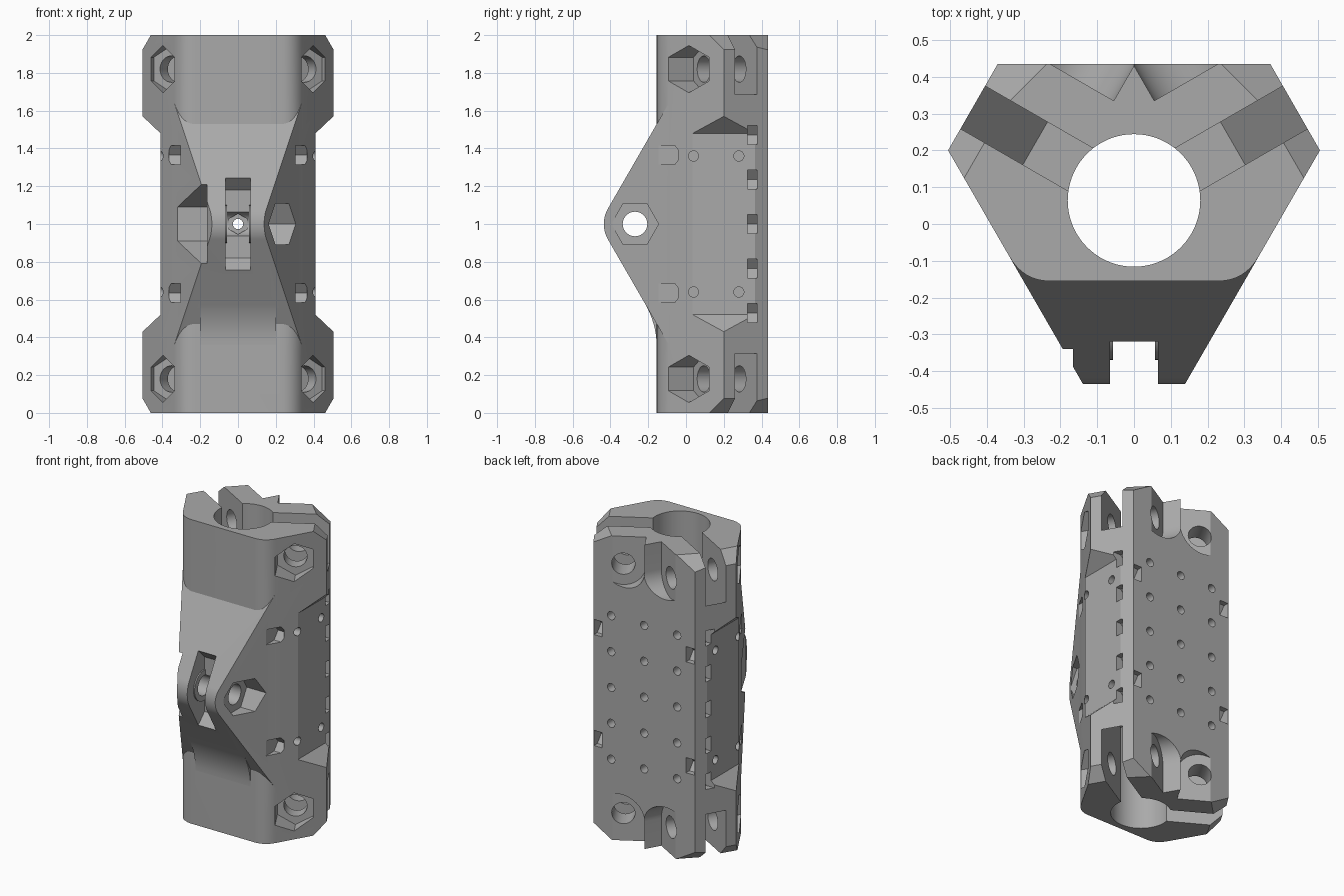
import bpy, bmesh, math
from mathutils import Matrix, Vector

if "Cube" in bpy.data.objects:
    bpy.data.objects.remove(bpy.data.objects["Cube"], do_unlink=True)

grey = bpy.data.materials.new("plain_grey")
grey.use_nodes = True
grey.diffuse_color = (0.4, 0.4, 0.4, 1)
grey.node_tree.nodes["Principled BSDF"].inputs["Base Color"].default_value = (0.4, 0.4, 0.4, 1)


def frame(u, v, w, origin=(0, 0, 0)):
    m = Matrix((u, v, w)).transposed().to_4x4()
    m.translation = Vector(origin)
    return m


C, S, BORE_Y = math.cos(math.pi / 6), 0.5, 0.064
R2 = math.sqrt(0.5)
UP = frame((1, 0, 0), (0, 1, 0), (0, 0, 1))         # outline in x,y, along z
ACROSS = frame((0, 1, 0), (0, 0, 1), (1, 0, 0))     # outline in y,z, along x
DEEP = frame((1, 0, 0), (0, 0, 1), (0, 1, 0))       # outline in x,z, along y
CLAMP = frame((C, S, 0), (0, 0, 1), (-S, C, 0), (0, BORE_Y, 0))  # clamp slot, along its bolt
DIAG = frame((R2, R2, 0), (0, 0, 1), (-R2, R2, 0))
FLIP_X = Matrix.Diagonal((-1, 1, 1, 1))
FLIP_Z = Matrix.Translation((0, 0, 2)) @ Matrix.Diagonal((1, 1, -1, 1))


def ring(u, v, r, n=24, start=0.0, sweep=2 * math.pi):
    return [(u + r * math.cos(start + sweep * i / n), v + r * math.sin(start + sweep * i / n))
            for i in range(n)]


def rect(u0, u1, v0, v1):
    return [(u0, v0), (u1, v0), (u1, v1), (u0, v1)]


def bend(a, b, c, n=8):
    """Rounded corner from a to c, around b."""
    a, b, c = Vector(a), Vector(b), Vector(c)
    return [tuple(a * (1 - t) ** 2 + b * 2 * t * (1 - t) + c * t * t)
            for t in (i / n for i in range(n + 1))]


def prism(pts, fr, lo, hi):
    return (pts, fr, lo, hi)


def mirrored(p, x=True, z=False):
    out = [p]
    if x:
        out += [(a, FLIP_X @ f, l, h) for a, f, l, h in out]
    if z:
        out += [(a, FLIP_Z @ f, l, h) for a, f, l, h in out]
    return out


def solid(name, prisms):
    bm = bmesh.new()
    for pts, fr, lo, hi in prisms:
        low = [bm.verts.new(fr @ Vector((u, v, lo))) for u, v in pts]
        top = [bm.verts.new(fr @ Vector((u, v, hi))) for u, v in pts]
        bm.faces.new(low[::-1])
        bm.faces.new(top)
        for i in range(len(pts)):
            j = (i + 1) % len(pts)
            bm.faces.new((low[i], low[j], top[j], top[i]))
    bmesh.ops.recalc_face_normals(bm, faces=bm.faces)
    me = bpy.data.meshes.new(name)
    bm.to_mesh(me)
    bm.free()
    me.materials.append(grey)
    ob = bpy.data.objects.new(name, me)
    bpy.context.collection.objects.link(ob)
    return ob


def combine(target, prisms, op='DIFFERENCE'):
    tool = prisms if isinstance(prisms, bpy.types.Object) else solid("tool", prisms)
    mod = target.modifiers.new("combine", 'BOOLEAN')
    mod.operation, mod.solver, mod.object = op, 'EXACT', tool
    bpy.context.view_layer.objects.active = target
    bpy.ops.object.modifier_apply(modifier=mod.name)
    bpy.data.objects.remove(tool, do_unlink=True)


def wall_x(y):
    """Half width of the slanted side walls."""
    return 0.505 + (y - 0.2) * math.tan(math.pi / 6)


# Main block: six-sided outline with rounded front corners
half = bend((0.228, -0.155), (wall_x(-0.155), -0.155), (wall_x(-0.09), -0.09))
half += [(0.505, 0.2), (0.37, 0.435)]
body = solid("clamp_body", [prism(half + [(-x, y) for x, y in half[::-1]], UP, 0, 2)])

# Front hinge lug: rounded wedge trimmed by the side walls
HINGE_Y = -0.27
back_dz = (0.165 + C * 0.21) / S
wedge = ring(HINGE_Y, 1, 0.165, 20, math.radians(150), math.radians(60))
wedge += [(HINGE_Y - 0.165 * C, 1 - 0.165 * S), (-0.06, 1 - back_dz), (-0.06, 1 + back_dz)]
lug = solid("lug", [prism(wedge, ACROSS, -0.5, 0.5)])
a, b = wall_x(-0.05), wall_x(-0.45)
combine(lug, [prism([(-a, -0.05), (-b, -0.45), (b, -0.45), (a, -0.05)], UP, 0, 2)], 'INTERSECT')
combine(body, lug, 'UNION')

# Blend below the lug
blend = bend((-0.22, 0.584), (-0.156, 0.473), (-0.156, 0.36)) + [(-0.13, 0.36), (-0.13, 0.584)]
combine(body, [prism(blend, ACROSS, -0.2, 0.2)], 'UNION')

# Lug slot with raised washer faces
slot = [(-0.6, 1.245), (-0.32, 1.245), (-0.255, 1.18), (-0.255, 0.82), (-0.32, 0.755), (-0.6, 0.755)]
combine(body, [prism(slot, ACROSS, -0.065, 0.065)])
combine(body, mirrored(prism(ring(HINGE_Y, 1, 0.1, 32), ACROSS, 0.057, 0.08)), 'UNION')

# Central bore
combine(body, [prism(ring(0, BORE_Y, 0.18, 72), UP, -0.5, 2.5)])

# Flattened side corners between the clamps
combine(body, mirrored(prism([(0.41, 0.52), (0.41, 1.48), (0.6, 1.66), (0.6, 0.34)], DEEP, -0.3, 0.6)))

# Clamp slots with sloping sills
sill = [(0.1, 1.49), (0.31, 1.49), (0.52, 1.7), (0.52, 2.1), (0.1, 2.1)]
for part in mirrored(prism(sill, CLAMP, -0.067, 0.067), z=True):
    combine(body, [part])

# Bevelled ends of the clamp lips
bevels = [prism([(0.33, 2.1), (0.53, 1.9), (0.7, 1.9), (0.7, 2.1)], CLAMP, -0.5, 0),
          prism([(0.375, 2.083), (0.675, 1.834), (0.9, 1.834), (0.9, 2.083)], DIAG, -0.08, 0.4)]
for bevel in bevels:
    combine(body, mirrored(bevel, z=True))

# Clamp bolts: through hole, nut pocket, open head recess
BOLT_T, BOLT_Z = 0.32, 1.82
recess = ring(BOLT_T, BOLT_Z, 0.137, 24, math.pi, math.pi)
recess += [(BOLT_T + 0.137, BOLT_Z), (BOLT_T + 0.137, 2.1), (BOLT_T - 0.137, 2.1)]
nut = ring(BOLT_T, BOLT_Z, 0.125, 6, math.pi / 2)
for part in (prism(ring(BOLT_T, BOLT_Z, 0.07, 32), CLAMP, -0.5, 0.5),
             prism(nut, CLAMP, -0.5, -0.15), prism(recess, CLAMP, 0.207, 0.6)):
    for copy in mirrored(part, z=True):
        combine(body, [copy])

# Hinge bolt: hole, hexagonal nut pocket, wide head pocket
head = [(-0.12, 0.91), (-0.12, 1.09), (-0.56, 1.33), (-0.56, 0.67)]
combine(body, [prism(head, ACROSS, -0.6, -0.165)])
combine(body, [prism(ring(HINGE_Y, 1, 0.125, 6), ACROSS, 0.165, 0.6)])
combine(body, [prism(ring(HINGE_Y, 1, 0.065, 32), ACROSS, -0.6, 0.6)])

# Set screw hole with hexagonal trap
combine(body, [prism(ring(0, 1, 0.055, 6, math.pi / 2), DEEP, -0.5, -0.2)])
combine(body, [prism(ring(0, 1, 0.027, 16), DEEP, -0.6, 0.6)])

# Small tie pockets with V-shaped floors, front, back and along the edges
STEP = 0.236
pockets = []
for z in (0.635, 1.365):
    front = [(-0.25, z - 0.05), (-0.06, z - 0.05), (-0.02, z), (-0.06, z + 0.05), (-0.25, z + 0.05)]
    rear = [(0.6, z - 0.05), (0.4, z - 0.05), (0.36, z), (0.4, z + 0.05), (0.6, z + 0.05)]
    pockets += mirrored(prism(front, ACROSS, 0.305, 0.365)) + mirrored(prism(rear, ACROSS, 0.305, 0.365))
for i in range(-2, 3):
    z = 1 + i * STEP
    edge = [(0.6, z - 0.05), (0.375, z - 0.05), (0.335, z), (0.375, z + 0.05), (0.6, z + 0.05)]
    pockets += mirrored(prism(edge, DEEP, 0.325, 0.375))
for part in pockets:
    combine(body, [part])

# Small round holes: grid on the back, four on each side
holes = [prism(ring(x, 1 + i * STEP, 0.027, 16), DEEP, 0.37, 0.6)
         for x in (-0.24, 0, 0.24) for i in range(-2, 3) if x or i]
for y in (0.04, 0.28):
    for z in (0.64, 1.36):
        holes += mirrored(prism(ring(y, z, 0.027, 16), ACROSS, 0.35, 0.6))
combine(body, holes)

# Smooth the curves, keep the edges crisp
bpy.ops.object.select_all(action='DESELECT')
body.select_set(True)
bpy.context.view_layer.objects.active = body
bpy.ops.object.shade_smooth_by_angle(angle=math.radians(25))
